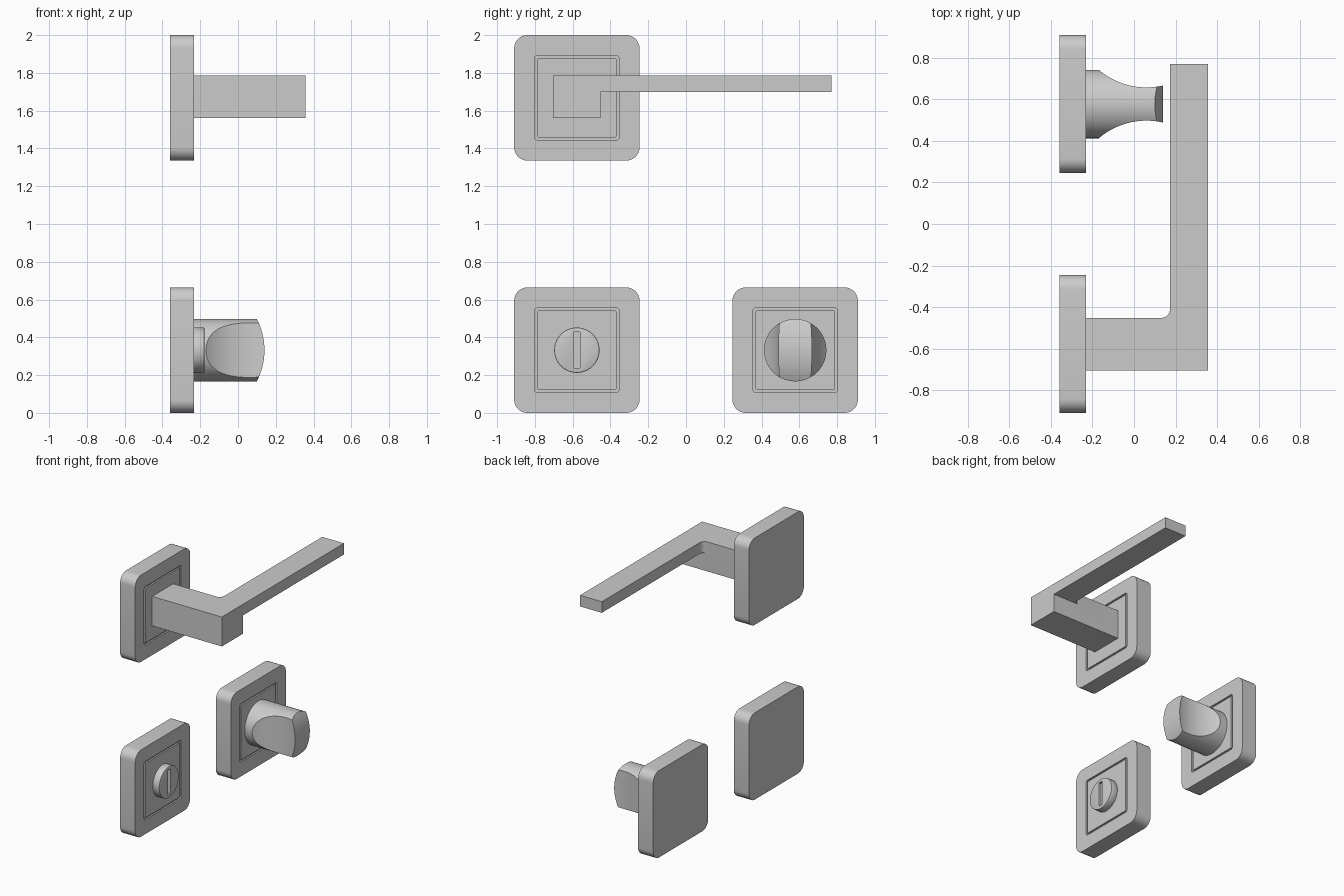
import bpy, bmesh, math
from mathutils import Matrix

if "Cube" in bpy.data.objects:
    bpy.data.objects.remove(bpy.data.objects["Cube"])

BACK, FRONT = -0.36, -0.232      # plate x extents
HALF = 0.332                     # half plate width


def finish(bm, name, smooth=True):
    bmesh.ops.recalc_face_normals(bm, faces=bm.faces[:])
    me = bpy.data.meshes.new(name)
    bm.to_mesh(me)
    bm.free()
    ob = bpy.data.objects.new(name, me)
    bpy.context.collection.objects.link(ob)
    if smooth:
        shade(ob)
    return ob


def activate(ob):
    bpy.ops.object.select_all(action='DESELECT')
    ob.select_set(True)
    bpy.context.view_layer.objects.active = ob


def shade(ob):
    activate(ob)
    bpy.ops.object.shade_smooth_by_angle(angle=math.radians(25))


def cylinder(name, centre, r, length, axis, segs=64):
    bm = bmesh.new()
    rot = {'X': Matrix.Rotation(math.pi / 2, 4, 'Y'),
           'Y': Matrix.Rotation(math.pi / 2, 4, 'X'),
           'Z': Matrix.Identity(4)}[axis]
    bmesh.ops.create_cone(bm, cap_ends=True, segments=segs, radius1=r, radius2=r,
                          depth=length, matrix=Matrix.Translation(centre) @ rot)
    return finish(bm, name, False)


def box(name, centre, size):
    bm = bmesh.new()
    bmesh.ops.create_cube(bm, size=1, matrix=Matrix.Translation(centre) @ Matrix.Diagonal((*size, 1)))
    return finish(bm, name, False)


def boolean(ob, cutter, op='DIFFERENCE'):
    m = ob.modifiers.new("cut", 'BOOLEAN')
    m.operation, m.solver, m.object = op, 'EXACT', cutter
    activate(ob)
    bpy.ops.object.modifier_apply(modifier=m.name)
    bpy.data.objects.remove(cutter, do_unlink=True)


def plate(name, cy, cz, n=8):
    # rounded square plate with a thin square groove in its face
    bm = bmesh.new()

    def loop(x, h, r):
        vs = []
        for q, (sy, sz) in enumerate([(1, 1), (-1, 1), (-1, -1), (1, -1)]):
            for i in range(n + 1):
                a = (q + i / n) * math.pi / 2
                vs.append(bm.verts.new((x, cy + sy * (h - r) + r * math.cos(a),
                                        cz + sz * (h - r) + r * math.sin(a))))
        return vs

    deep = FRONT - 0.012
    loops = [loop(*p) for p in [(BACK, HALF, 0.07), (FRONT, HALF, 0.07),
                                (FRONT, 0.223, 0.014), (deep, 0.223, 0.014),
                                (deep, 0.209, 0.006), (FRONT, 0.209, 0.006)]]
    for a, b in zip(loops, loops[1:]):
        for i in range(len(a)):
            j = (i + 1) % len(a)
            bm.faces.new((a[i], a[j], b[j], b[i]))
    bm.faces.new(loops[0])
    bm.faces.new(loops[-1])
    return finish(bm, name)


# three plates
Y, Z_LOW, Z_TOP = 0.578, HALF, 2 - HALF
plate("handle_plate", -Y, Z_TOP)
plate("slot_plate", -Y, Z_LOW)
plate("knob_plate", Y, Z_LOW)

# lever handle: square neck with a thinner arm along its top
x0, x1, xi = FRONT - 0.005, 0.357, 0.173
ya, yb, r, k = -0.705, -0.452, 0.04, 8
fillet = [(xi - r + r * math.cos(a), yb + r + r * math.sin(a))
          for a in [-math.pi / 2 * i / k for i in range(k + 1)]]
outline = [(x0, ya), (x1, ya), (x1, yb), (x1, 0.77), (xi, 0.77)] + fillet + [(x0, yb)]
last = len(outline) - 1
neck = [0, 1, 2, last - 1, last]
arm = list(range(2, last))
bm = bmesh.new()
top = [bm.verts.new((x, y, 1.785)) for x, y in outline]
mid = [bm.verts.new((x, y, 1.70)) for x, y in outline]
low = {i: bm.verts.new((*outline[i], 1.56)) for i in neck}
bm.faces.new(top)
bm.faces.new([mid[i] for i in arm])
bm.faces.new([low[i] for i in neck])
for i in range(last + 1):
    j = (i + 1) % (last + 1)
    bm.faces.new((top[i], top[j], mid[j], mid[i]))
for i, j in zip(neck, neck[1:] + neck[:1]):
    bm.faces.new((mid[i], mid[j], low[j], low[i]))
bmesh.ops.dissolve_limit(bm, angle_limit=0.01, verts=bm.verts[:], edges=bm.edges[:])
finish(bm, "lever_handle")

# slotted release disc
disc = cylinder("slotted_disc", (FRONT + 0.025, -Y, Z_LOW), 0.12, 0.06, 'X')
bev = disc.modifiers.new("bevel", 'BEVEL')
bev.width, bev.segments, bev.limit_method = 0.006, 2, 'ANGLE'
activate(disc)
bpy.ops.object.modifier_apply(modifier=bev.name)
boolean(disc, box("slot_cutter", (FRONT + 0.055, -Y, Z_LOW), (0.04, 0.034, 0.19)))
shade(disc)

# thumb turn: cylinder with a domed end and two scooped sides
knob = cylinder("thumb_turn", (-0.04, Y, Z_LOW), 0.165, 0.394, 'X', 96)
boolean(knob, cylinder("dome", (0.14 - 0.36, Y, Z_LOW), 0.36, 1, 'Y', 160), 'INTERSECT')
for s in (-1, 1):
    boolean(knob, cylinder("scoop", (0.06, Y + s * (0.08 + 0.353), Z_LOW), 0.353, 1, 'Z', 128))
shade(knob)
